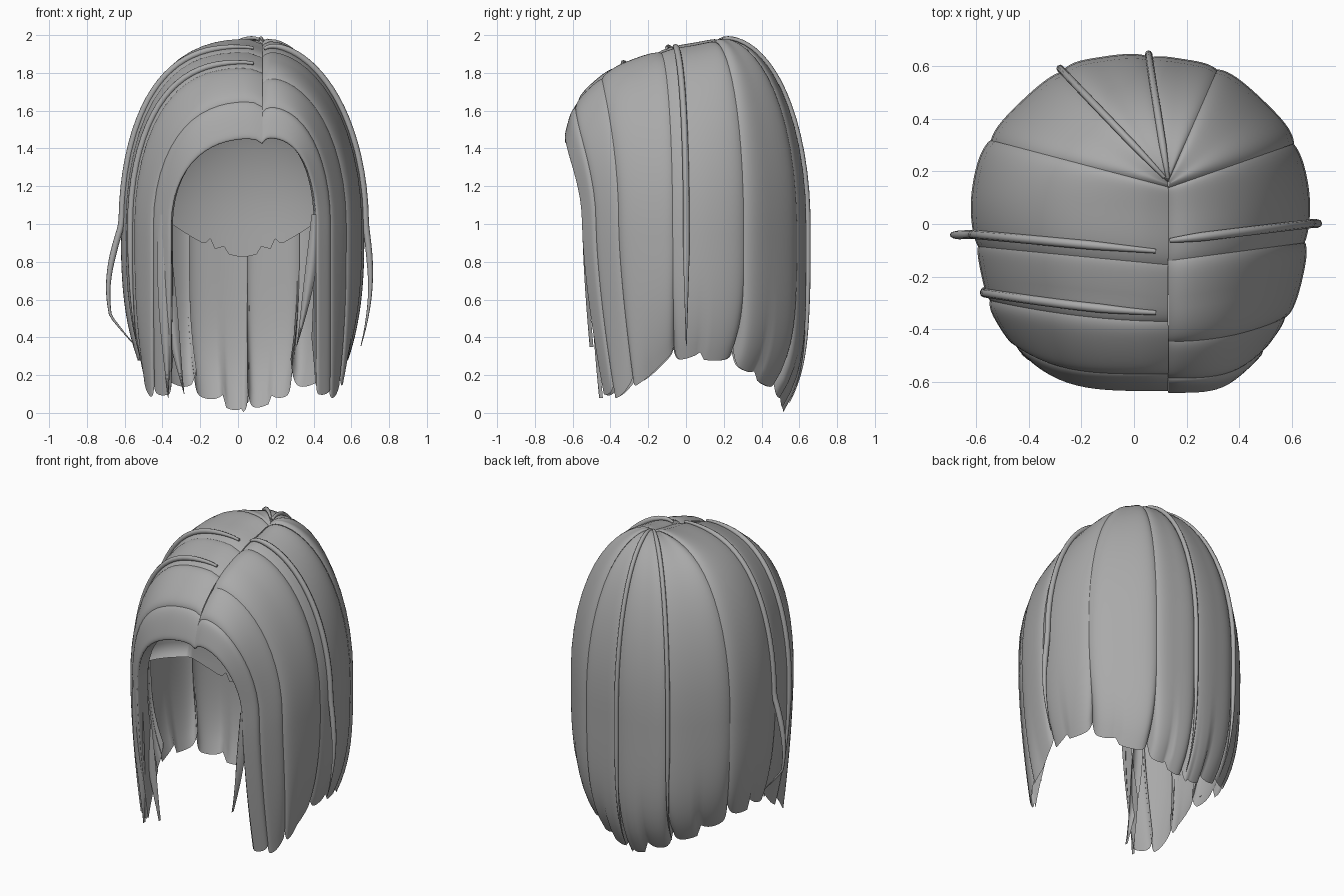
import bpy, math, random
from mathutils import Vector

if "Cube" in bpy.data.objects:
    bpy.data.objects.remove(bpy.data.objects["Cube"])

random.seed(4)
hair = bpy.data.materials.new("hair_grey")
hair.diffuse_color = (0.4, 0.4, 0.4, 1)
hair.use_nodes = True
hair.node_tree.nodes["Principled BSDF"].inputs["Base Color"].default_value = hair.diffuse_color
PART_X, MID_X, DOME_Z = 0.13, 0.028, 1.0

# Guide hairs on the left: rim x, rim y, root y, root z, tip z
left = [(-.36, -.55, -.64, 1.46, .10), (-.455, -.46, -.57, 1.66, .08),
        (-.55, -.30, -.38, 1.83, .16), (-.60, -.08, -.15, 1.92, .27),
        (-.61, .12, .05, 1.96, .28), (-.555, .315, .14, 1.98, .25),
        (-.43, .465, .15, 1.98, .17), (-.27, .59, .16, 1.985, .10),
        (-.11, .63, .16, 1.985, .04)]
right = [(2 * MID_X - g[0],) + g[1:] for g in reversed(left)]
guides = left + [(MID_X, .64, .16, 1.985, 0.0)] + right
# Last value: dome fullness, rounder on the left and flatter on the right
FULL = [.73, .70, .64, .62, .62, .66, .74, .80, .86, .88,
        .88, .90, .92, .95, .98, .98, .96, .85, .73]
guides = [g + (f,) for g, f in zip(guides, FULL)]


def guide(t):
    """Smoothly blended guide hair at position t around the head."""
    last = len(guides) - 1
    t = min(max(t, 0), last)
    k = min(int(t), last - 1)
    f = t - k
    a, b, c, d = (guides[min(max(k + o, 0), last)] for o in (-1, 0, 1, 2))
    return [q + .5 * f * (r - p + f * (2*p - 5*q + 4*r - s + f * (3*(q - r) + s - p)))
            for p, q, r, s in zip(a, b, c, d)]


def hair_point(g, s, lift=0.0, tip=0.0):
    """Point along a hair: s 0..1 crosses the dome, 1..2 hangs down."""
    rx, ry, root_y, root_z, tip_z, full = g
    phi = min(s, 1) ** 1.5 * math.pi / 2
    out = math.sin(phi) ** full
    front = min(1, max(0, (-root_y - .3) / .3))
    out_y = math.sin(phi) ** (full + 2.3 * front)
    x = PART_X + (rx - PART_X) * out
    y = root_y + (ry - root_y) * out_y
    z = DOME_Z + (root_z - DOME_Z) * math.cos(phi)
    if s < 1:
        z -= .03 * math.exp(-out * 18)           # dip along the parting
    else:
        v = s - 1
        z += (tip_z + tip - DOME_Z) * v
        x = MID_X + (x - MID_X) * (1 - .13 * (1 - front) * v ** 3)
        y *= 1 - (.2 * v ** 5 if y > 0 else .21 * v ** 1.5)
    n = Vector((x - MID_X, y, max(0, z - DOME_Z) * .8)).normalized()
    return Vector((x, y, z)) + n * lift


def sheet(name, rows, flip=False):
    """Smooth surface from a grid of points."""
    w = len(rows[0])
    verts = [p for r in rows for p in r]
    faces = []
    for i in range(len(rows) - 1):
        for j in range(w - 1):
            q = (i*w + j, i*w + j + 1, (i+1)*w + j + 1, (i+1)*w + j)
            faces.append(q[::-1] if flip else q)
    me = bpy.data.meshes.new(name)
    me.from_pydata(verts, [], faces)
    me.materials.append(hair)
    me.shade_smooth()
    ob = bpy.data.objects.new(name, me)
    bpy.context.collection.objects.link(ob)
    return ob


def strand(name, points, radius):
    """Thin tapering tube of hair."""
    cu = bpy.data.curves.new(name, 'CURVE')
    cu.dimensions = '3D'
    cu.bevel_depth = radius
    cu.bevel_resolution = 2
    cu.use_fill_caps = True
    sp = cu.splines.new('POLY')
    sp.points.add(len(points) - 1)
    for i, (sv, p) in enumerate(zip(sp.points, points)):
        sv.co = (*p, 1)
        f = i / (len(points) - 1)
        sv.radius = min(1, .5 + 4 * f, .12 + 2.5 * (1 - f))
    cu.materials.append(hair)
    ob = bpy.data.objects.new(name, cu)
    bpy.context.collection.objects.link(ob)


STEPS = [i / 16 for i in range(17)] + [1 + i / 12 for i in range(1, 13)]
COLS = [.5 - .5 * math.cos(math.pi * j / 24) for j in range(25)]

# Overlapping broad locks around the head
SEAMS = [0, 1, 2, 3, 5, 7, 9.2, 11, 13, 15, 16.3, 17.2, 18]
for k, (t0, t1) in enumerate(zip(SEAMS, SEAMS[1:])):
    layer = .004 if k % 2 else -.003
    notch = random.uniform(.08, .14)
    slits = 2 if t1 - t0 > 1.5 else 1
    rows = []
    for s in STEPS:
        row = []
        for w in COLS:
            t = t0 - .04 + (t1 - t0 + .08) * w
            e = abs(2 * w - 1)
            lift = .014 * (1 - e ** 6) - .011 + layer
            saw = (w * slits) % 1
            tip = notch * e ** 14 + .06 * (saw if t < 9 else 1 - saw) ** 3
            row.append(hair_point(guide(t), s, lift, tip))
        rows.append(row)
    sheet(f"lock_{k + 1}", rows)

# Turned-in edges of the front opening
for side in (-1, 1):
    g0 = guides[0] if side < 0 else guides[-1]
    g1 = (g0[0] - side * .01, -.46, -.53, 1.47, .3, .73)
    rows = []
    for s in STEPS:
        row = []
        for j in range(5):
            w = j / 4
            g = [a + (b - a) * w for a, b in zip(g0, g1)]
            row.append(hair_point(g, s, -.008, .1 * w))
        rows.append(row)
    sheet("front_edge_left" if side < 0 else "front_edge_right", rows, side < 0)

# Inner hairline: hollow hood spanning the head, with a ragged lower edge
rows = []
for i in range(14):
    row = []
    for j in range(73):
        a = math.radians(-90 + 180 * j / 72)
        b = math.radians(max(0, 88 - 8 * i))
        sa = math.sin(a)
        z = 1.0 + .72 * math.sin(b)
        if i > 11:
            u = min(1, abs(sa) / .66)
            edge = .825 + .175 * u ** 1.5
            edge += .05 * math.exp(-((abs(sa) - .19) / .025) ** 2)
            edge += .05 * math.exp(-((abs(sa) - .31) / .025) ** 2)
            z = 1 + (edge - 1) * (i - 11) / 2
        row.append(Vector((.025 + .57 * sa * math.cos(b),
                           -.27 + .37 * math.cos(a) * math.cos(b), z)))
    rows.append(row)
sheet("inner_hairline", rows, True)

# Hanging inner locks beside the face: top, tip, width
for name, top, tip, width in (
        ("inner_lock_left", (-.39, -.42, .95), (-.285, -.40, .1), .08),
        ("inner_lock_left_front", (-.39, -.50, 1.05), (-.37, -.44, .08), .08),
        ("inner_lock_right", (.41, -.53, 1.05), (.31, -.49, .35), .06)):
    rows = []
    for i in range(13):
        f = i / 12
        c = Vector(top).lerp(Vector(tip), f ** 1.6)
        c.z = top[2] + (tip[2] - top[2]) * f
        half = width * .5 * max(.03, math.sin(math.pi * (.25 + .75 * f)))
        rows.append([c + Vector((half * u, -.02 * (1 - u * u), 0))
                     for u in (-1, -.5, 0, .5, 1)])
    sheet(name, rows)

# Raised thin strands lying on the locks: position, length, thickness
for i, (t, end, r) in enumerate(((2.2, 1.75, .017), (6.95, 1.95, .014),
                                 (9.2, 1.95, .014))):
    pts = [hair_point(guide(t), end * n / 40, .006) for n in range(1, 41)]
    strand(f"thin_strand_{i + 1}", pts, r)

# Loose strands that drift away from the sides
for name, t, amount, curl in (("loose_strand_left", 3.2, .085, .1),
                              ("loose_strand_right", 14.6, .035, .0)):
    pts = []
    for n in range(1, 49):
        s = 1.9 * n / 48
        v = max(0, s - 1) / .9
        drift = amount * math.sin(math.pi * .5 * min(1, v * 1.5)) - curl * max(0, v - .75) * 4
        pts.append(hair_point(guide(t), s, .01 + drift))
    strand(name, pts, .017)
